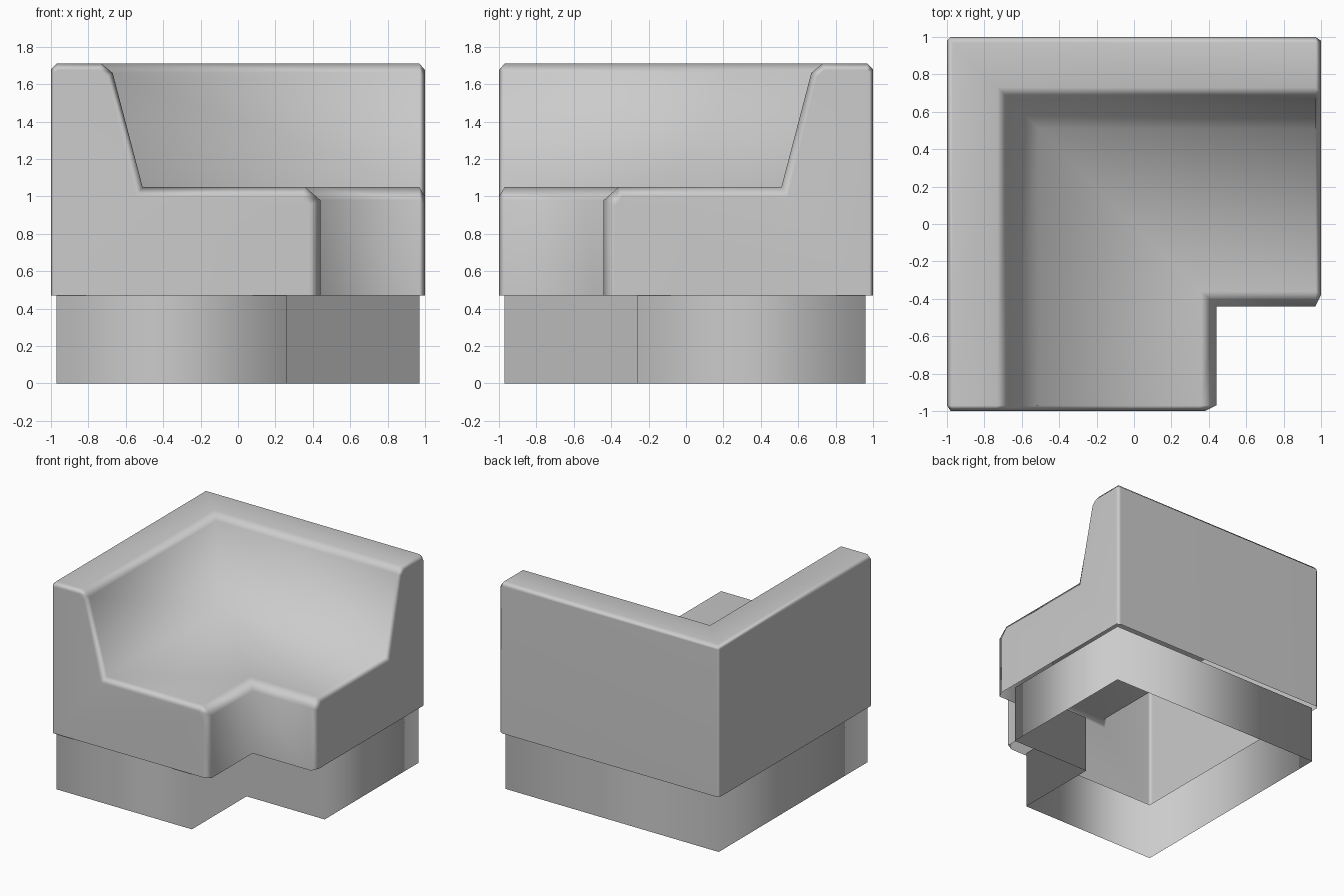
import bpy
import bmesh

cube = bpy.data.objects.get("Cube")
if cube:
    bpy.data.objects.remove(cube, do_unlink=True)

grey = bpy.data.materials.new("light grey fabric")
grey.use_nodes = True
colour = (0.6, 0.6, 0.6, 1)
grey.diffuse_color = colour
grey.node_tree.nodes["Principled BSDF"].inputs["Base Color"].default_value = colour


def finish(name, bm):
    """Turn a bmesh into a smooth-shaded object."""
    bmesh.ops.recalc_face_normals(bm, faces=bm.faces)
    for face in bm.faces:
        face.smooth = True
    mesh = bpy.data.meshes.new(name)
    bm.to_mesh(mesh)
    bm.free()
    mesh.materials.append(grey)
    obj = bpy.data.objects.new(name, mesh)
    bpy.context.collection.objects.link(obj)
    return obj


def strip(bm, rows):
    """Skin neighbouring rows of vertices with quads."""
    for a, b in zip(rows, rows[1:]):
        for i in range(len(a) - 1):
            bm.faces.new((a[i], a[i + 1], b[i + 1], b[i]))


# Seat and backrest: one profile swept round a mitred corner, open below
SEAM = 0.47
profile = [(-1, SEAM), (-1, 1.68), (-0.97, 1.71), (-0.73, 1.71), (-0.67, 1.66),
           (-0.51, 1.05), (0.36, 1.05), (0.44, 0.98), (0.44, SEAM)]
end_profile = [(-0.98, SEAM), (-0.98, 1.66), (-0.965, 1.675), (-0.74, 1.675),
               (-0.70, 1.64), (-0.545, 1.0), (0.34, 1.0), (0.38, 0.95), (0.38, SEAM)]
bm = bmesh.new()


def row(points, place):
    return [bm.verts.new((*place(u), z)) for u, z in points]


rows = [row(end_profile, lambda u: (u, -1)),
        row(profile, lambda u: (u, -0.97)),
        row(profile, lambda u: (u, -u)),
        row(profile, lambda u: (0.97, -u)),
        row(end_profile, lambda u: (1, -u))]
strip(bm, rows)
bm.faces.new(rows[0])
bm.faces.new(rows[-1])
# Slim chamfer on the outer rear corner
corner = bm.edges.get((rows[2][0], rows[2][1]))
bmesh.ops.bevel(bm, geom=[corner], offset=0.02, segments=1, affect='EDGES')
body = finish("corner_seat_body", bm)
weighted = body.modifiers.new("weighted normals", 'WEIGHTED_NORMAL')
weighted.weight = 50

# Base skirt: thin open wall set in from the body
outline = [(-0.97, -0.97), (0.26, -0.97), (0.26, -0.26),
           (0.97, -0.26), (0.97, 0.96), (-0.97, 0.96)]
bm = bmesh.new()
rings = []
for z in (0, SEAM):
    ring = [bm.verts.new((x, y, z)) for x, y in outline]
    rings.append(ring + ring[:1])
strip(bm, rings)
finish("base_skirt", bm)
